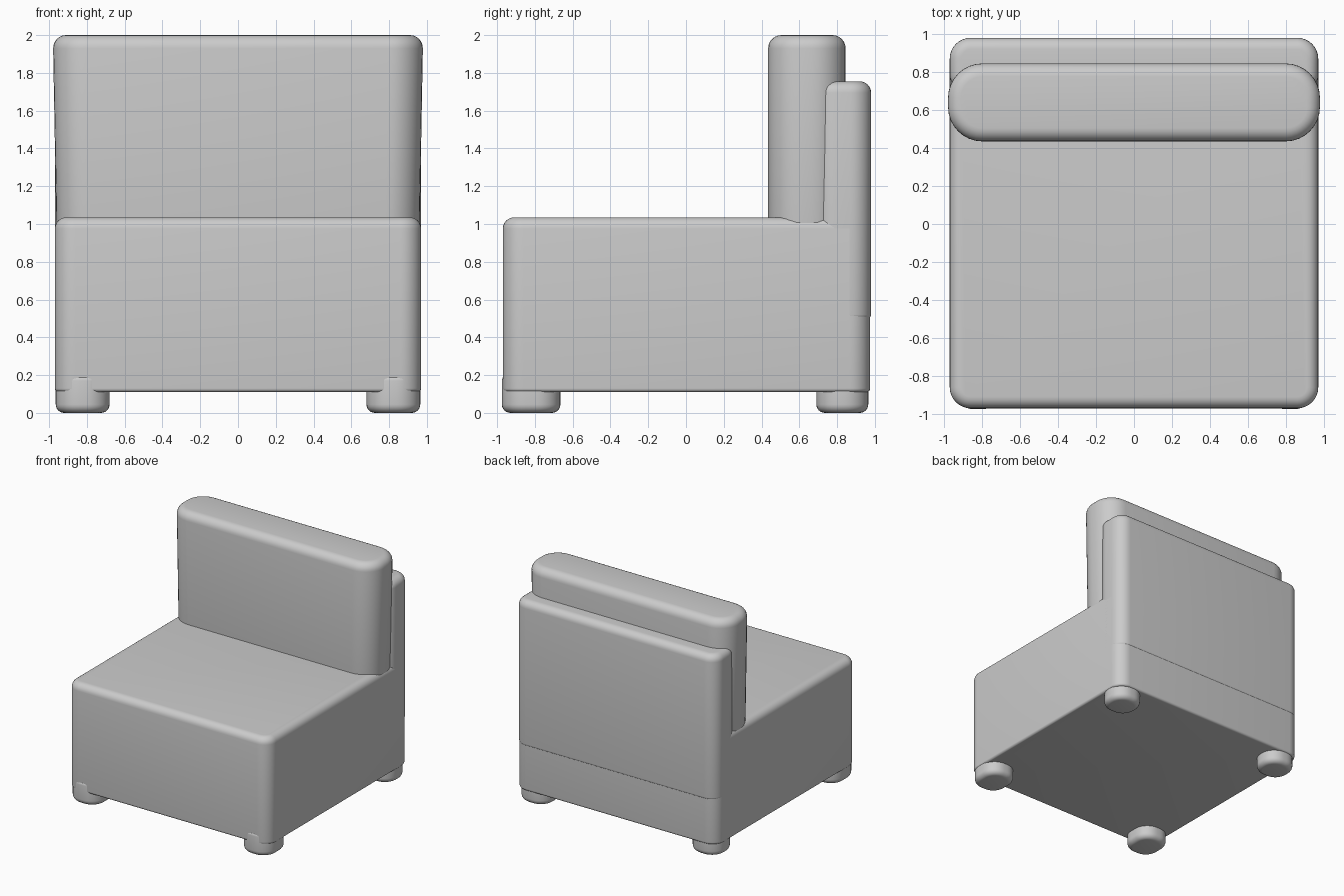
import bpy, bmesh, math

cube = bpy.data.objects.get("Cube")
if cube:
    bpy.data.objects.remove(cube, do_unlink=True)

fabric = bpy.data.materials.new("light_grey_fabric")
fabric.use_nodes = True
GREY = (0.6, 0.6, 0.6, 1)
fabric.diffuse_color = GREY
fabric.node_tree.nodes["Principled BSDF"].inputs["Base Color"].default_value = GREY


def outline(x0, x1, y0, y1, r, steps=8):
    """Rounded rectangle, counter-clockwise."""
    pts = []
    corners = [(x1 - r, y1 - r), (x0 + r, y1 - r), (x0 + r, y0 + r), (x1 - r, y0 + r)]
    for i, (cx, cy) in enumerate(corners):
        for s in range(steps + 1):
            a = math.pi / 2 * (i + s / steps)
            pts.append((cx + r * math.cos(a), cy + r * math.sin(a)))
    return pts


def cushion(name, x, y, z, corner, top, bottom, flare=0.0, steps=6):
    """Upright block with round corners and softened top and bottom rims."""
    rings = []
    for s in range(steps + 1):
        a = math.pi / 2 * s / steps
        rings.append((bottom * (1 - math.sin(a)), z[0] + bottom * (1 - math.cos(a))))
    for s in range(steps + 1):
        a = math.pi / 2 * s / steps
        rings.append((top * (1 - math.cos(a)), z[1] - top * (1 - math.sin(a))))
    bm = bmesh.new()
    loops = []
    for inset, h in rings:
        # widen gently toward the top
        d = inset + flare * (z[1] - h) / (z[1] - z[0])
        pts = outline(x[0] + d, x[1] - d, y[0] + inset, y[1] - inset,
                      max(corner - inset, 0.01))
        loops.append([bm.verts.new((px, py, h)) for px, py in pts])
    n = len(loops[0])
    for low, high in zip(loops, loops[1:]):
        for i in range(n):
            j = (i + 1) % n
            bm.faces.new((low[i], low[j], high[j], high[i]))
    bm.faces.new(loops[0][::-1])
    bm.faces.new(loops[-1])
    mesh = bpy.data.meshes.new(name)
    bm.to_mesh(mesh)
    bm.free()
    mesh.materials.append(fabric)
    obj = bpy.data.objects.new(name, mesh)
    bpy.context.collection.objects.link(obj)
    bpy.ops.object.select_all(action="DESELECT")
    obj.select_set(True)
    bpy.context.view_layer.objects.active = obj
    bpy.ops.object.shade_smooth_by_angle(angle=math.radians(40))
    return obj


# Seat block
cushion("seat", (-0.97, 0.97), (-0.97, 0.975), (0.11, 1.035), 0.11, 0.06, 0.02)

# Lower rear panel and taller back cushion
cushion("rear_panel", (-0.97, 0.97), (0.68, 0.98), (0.5, 1.755), 0.11, 0.06, 0.02)
cushion("back_cushion", (-0.98, 0.98), (0.435, 0.845), (0.9, 2.0), 0.18, 0.07, 0.02, flare=0.02)

# Small concave seam where the seat meets the back
bm = bmesh.new()
R, Y, Z = 0.04, 0.45, 1.025
arc = [(Y - R * (1 - math.sin(a)), Z + R * (1 - math.cos(a)))
       for a in (math.pi / 2 * i / 5 for i in range(6))]
profile = [(Y + 0.03, Z - 0.03)] + arc + [(Y + 0.03, Z + R)]
sides = [[bm.verts.new((x, y, z)) for y, z in profile] for x in (-0.8, 0.8)]
for i in range(len(profile)):
    j = (i + 1) % len(profile)
    bm.faces.new((sides[0][i], sides[0][j], sides[1][j], sides[1][i]))
bm.faces.new(sides[0])
bm.faces.new(sides[1][::-1])
bmesh.ops.recalc_face_normals(bm, faces=bm.faces)
seam_mesh = bpy.data.meshes.new("back_seam")
bm.to_mesh(seam_mesh)
bm.free()
seam_mesh.materials.append(fabric)
bpy.context.collection.objects.link(bpy.data.objects.new("back_seam", seam_mesh))

# Four stubby feet
for side, x in (("right", (-0.965, -0.68)), ("left", (0.68, 0.965))):
    for end, y in (("front", (-0.975, -0.665)), ("back", (0.69, 0.965))):
        cushion(f"{end}_{side}_foot", x, y, (0.0, 0.2), 0.125, 0.03, 0.045)
